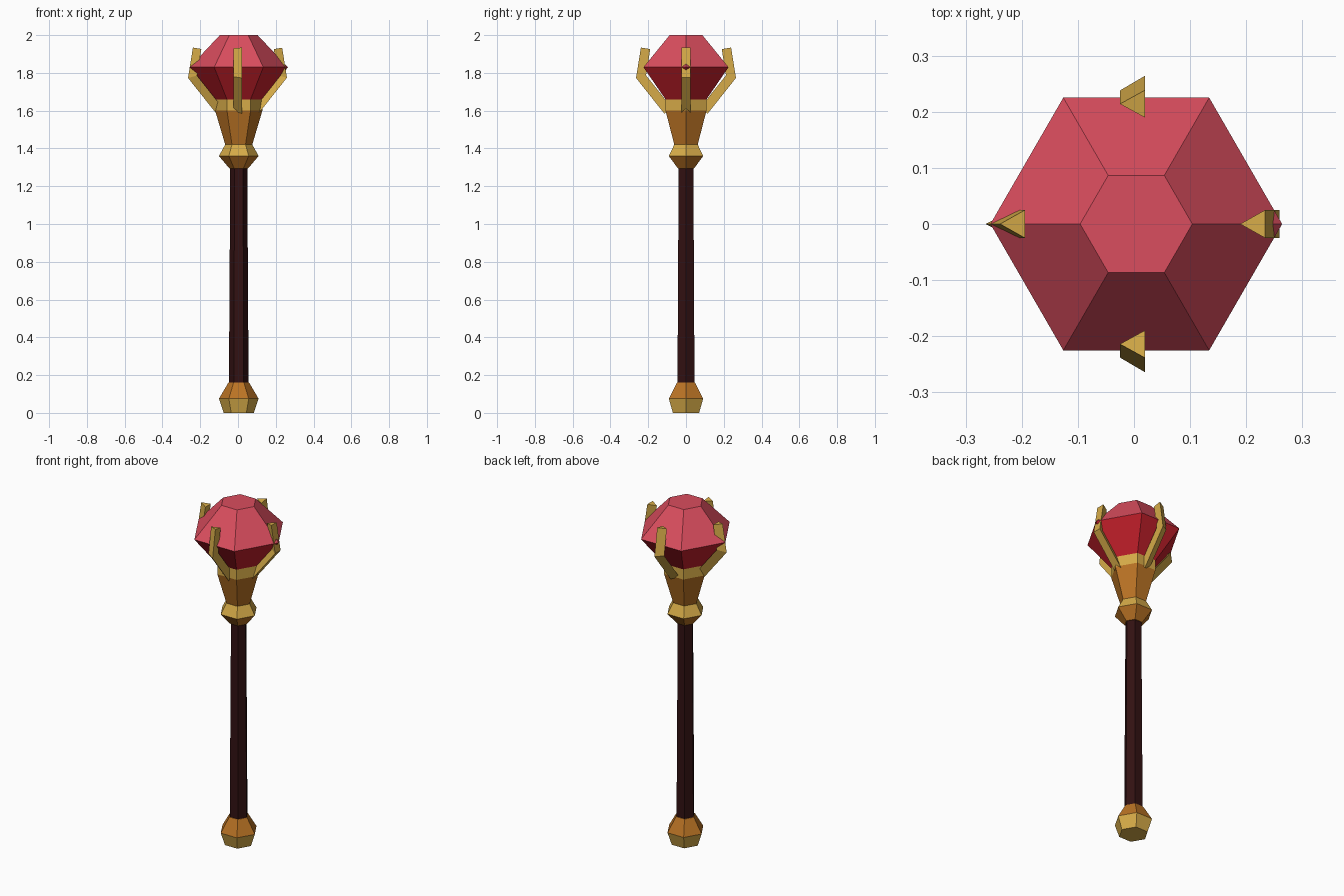
import bpy, bmesh, math
from mathutils import Vector

if "Cube" in bpy.data.objects:
    bpy.data.objects.remove(bpy.data.objects["Cube"])


def material(name, rgb):
    m = bpy.data.materials.new(name)
    lin = [((c / 255 + 0.055) / 1.055) ** 2.4 for c in rgb]
    m.diffuse_color = (*lin, 1)
    m.use_nodes = True
    m.node_tree.nodes["Principled BSDF"].inputs["Base Color"].default_value = m.diffuse_color
    return m


GOLD = material("gold", (214, 171, 72))
BRONZE = material("bronze", (186, 115, 36))
WOOD = material("dark wood", (50, 17, 18))
ROSE = material("rose gem", (218, 77, 94))
RED = material("deep red gem", (200, 32, 44))
AXIS_X = 0.004


def finish(name, bm, mats):
    bmesh.ops.recalc_face_normals(bm, faces=bm.faces)
    mesh = bpy.data.meshes.new(name)
    bm.to_mesh(mesh)
    bm.free()
    for m in mats:
        mesh.materials.append(m)
    ob = bpy.data.objects.new(name, mesh)
    bpy.context.collection.objects.link(ob)
    return ob


def loft(bm, rings, slots):
    """Skin rings of points, one material slot per band, and cap both ends."""
    rings = [[bm.verts.new(p) for p in ring] for ring in rings]
    n = len(rings[0])
    for a, b, slot in zip(rings, rings[1:], slots):
        for i in range(n):
            j = (i + 1) % n
            bm.faces.new((a[i], a[j], b[j], b[i])).material_index = slot
    bm.faces.new(rings[0][::-1]).material_index = slots[0]
    bm.faces.new(rings[-1]).material_index = slots[-1]


def hex_turned(name, profile, slots, mats):
    """Six-sided turned part from (radius, height) pairs."""
    bm = bmesh.new()
    loft(bm, [[(AXIS_X + r * math.cos(k * math.pi / 3), r * math.sin(k * math.pi / 3), z)
               for k in range(6)] for r, z in profile], slots)
    return finish(name, bm, mats)


# Handle from bottom to top
hex_turned("pommel", [(0.08, 0), (0.105, 0.075), (0.055, 0.16)], [0, 1], [GOLD, BRONZE])
hex_turned("shaft", [(0.052, 0.155), (0.045, 1.305)], [0], [WOOD])
hex_turned("collar", [(0.05, 1.295), (0.105, 1.36), (0.072, 1.42)], [1, 0], [GOLD, BRONZE])
hex_turned("cup", [(0.07, 1.415), (0.125, 1.60), (0.125, 1.665)], [1, 0], [GOLD, BRONZE])
hex_turned("gem", [(0.125, 1.66), (0.26, 1.83), (0.10, 2.0)], [1, 0], [ROSE, RED])

# Bent three-sided claws; every claw keeps the same section orientation
PATH = [Vector((0.095, 1.60)), Vector((0.238, 1.78)), Vector((0.214, 1.93))]
SECTION = [Vector((-0.025, 0)), Vector((0.02, -0.025)), Vector((0.02, 0.025))]


def normal(a, b):
    d = (b - a).normalized()
    return Vector((d.y, -d.x))


n0, n1 = normal(PATH[0], PATH[1]), normal(PATH[1], PATH[2])
mitre = (n0 + n1).normalized()
NORMALS = [n0, mitre / mitre.dot(n0), n1]

for label, d in (("right", (1, 0)), ("back", (0, 1)), ("left", (-1, 0)), ("front", (0, -1))):
    out = Vector(d)
    side = Vector((-out.y, out.x))
    rings = []
    for p, n in zip(PATH, NORMALS):
        ring = []
        for s in SECTION:
            radial, across = s.dot(out), s.dot(side)
            xy = out * (p.x + n.x * radial) + side * across
            ring.append((xy.x, xy.y, p.y + n.y * radial))
        rings.append(ring)
    bm = bmesh.new()
    loft(bm, rings, [0, 0])
    finish(label + "_claw", bm, [GOLD])
